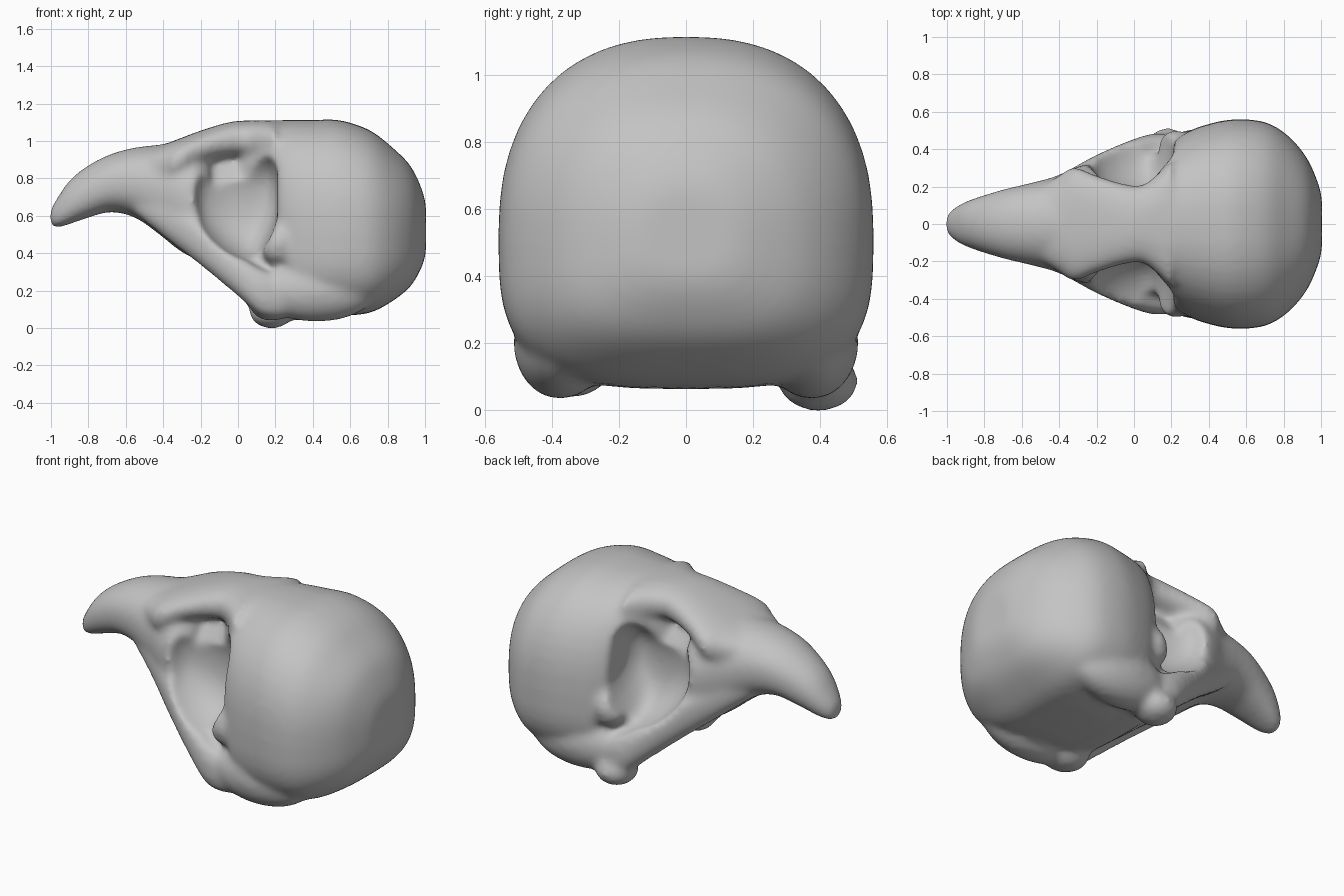
import bpy, bmesh, math
from mathutils import Matrix, Vector

cube = bpy.data.objects.get("Cube")
if cube:
    bpy.data.objects.remove(cube, do_unlink=True)

bone = bpy.data.materials.new("bone_grey")
bone.use_nodes = True
grey = (0.55, 0.55, 0.55, 1)
bone.diffuse_color = grey
bone.node_tree.nodes["Principled BSDF"].inputs["Base Color"].default_value = grey
bone.node_tree.nodes["Principled BSDF"].inputs["Roughness"].default_value = 0.7


def spline(points, steps=5):
    """Catmull-Rom samples through tuples of any length."""
    pts = [Vector(p) for p in points]
    pts = [pts[0]] + pts + [pts[-1]]
    out = []
    for a, b, c, d in zip(pts, pts[1:], pts[2:], pts[3:]):
        for i in range(steps):
            t = i / steps
            out.append(b + (c - a) * (t / 2) + (a * 2 - b * 5 + c * 4 - d) * (t * t / 2)
                       + (b * 3 - a - c * 3 + d) * (t ** 3 / 2))
    return out + [pts[-1]]


def loft(bm, stations, side=1, upper=2.4, lower=2.4, waist=.5, count=48):
    """Closed body along x; station = x, bottom, top, half width, side offset.
    The widest level lies at the waist fraction of the height."""
    rings = []
    for x, low, high, width, offset in spline(stations):
        middle = low + (high - low) * waist
        ring = []
        for i in range(count):
            a = math.tau * i / count
            c, s = math.cos(a), math.sin(a)
            n = 2 / (upper if s > 0 else lower)
            reach = high - middle if s > 0 else middle - low
            y = math.copysign(abs(c) ** n, c) * width + offset * side
            z = middle + math.copysign(abs(s) ** n, s) * reach
            ring.append(bm.verts.new((x, y, z)))
        rings.append(ring)
    for r, q in zip(rings, rings[1:]):
        for i in range(count):
            j = (i + 1) % count
            bm.faces.new((r[i], r[j], q[j], q[i]))
    bm.faces.new(rings[0][::-1])
    bm.faces.new(rings[-1])


def ellipsoid(bm, centre, radii):
    bmesh.ops.create_uvsphere(
        bm, u_segments=32, v_segments=20, radius=1,
        matrix=Matrix.Translation(centre) @ Matrix.Diagonal((*radii, 1)))


def make_object(name, bm):
    bmesh.ops.recalc_face_normals(bm, faces=bm.faces)
    mesh = bpy.data.meshes.new(name)
    bm.to_mesh(mesh)
    bm.free()
    obj = bpy.data.objects.new(name, mesh)
    bpy.context.scene.collection.objects.link(obj)
    return obj


body = bmesh.new()

# Braincase
loft(body, [(.02, .42, 1.05, .16, 0), (.1, .3, 1.1, .27, 0), (.17, .16, 1.11, .4, 0),
            (.27, .08, 1.112, .485, 0), (.4, .065, 1.112, .535, 0), (.54, .065, 1.112, .56, 0),
            (.7, .08, 1.06, .545, 0), (.82, .14, .97, .475, 0), (.92, .22, .87, .36, 0),
            (.98, .32, .75, .23, 0), (1.005, .4, .66, .14, 0)],
     upper=2.4, lower=3.2, waist=.43)

# Hooked beak running back to the front wall of the sockets
loft(body, [(-1.005, .55, .63, .04, 0), (-.97, .535, .69, .08, 0), (-.9, .555, .79, .12, 0),
            (-.8, .59, .87, .155, 0), (-.68, .62, .93, .19, 0), (-.55, .59, .965, .22, 0),
            (-.42, .5, .98, .255, 0), (-.32, .42, .99, .3, 0), (-.22, .37, .98, .32, 0),
            (-.15, .42, .92, .26, 0)], upper=2.1)

# Roof between the sockets, flaring into the brows
loft(body, [(-.52, .78, .94, .18, 0), (-.4, .76, .98, .26, 0), (-.32, .78, 1.01, .305, 0),
            (-.2, .86, 1.055, .26, 0), (-.05, .9, 1.1, .215, 0), (.06, .9, 1.11, .215, 0),
            (.2, .85, 1.11, .34, 0)])

# Palate and the wall between the sockets
loft(body, [(-.4, .54, .7, .2, 0), (-.2, .36, .52, .3, 0), (0, .2, .36, .38, 0),
            (.12, .11, .28, .42, 0), (.26, .07, .22, .42, 0)])
loft(body, [(-.3, .42, 1, .28, 0), (-.15, .33, 1, .32, 0), (0, .22, 1, .36, 0),
            (.25, .15, 1, .4, 0)], upper=1.3, waist=.15)

# Cheek bars, jaw joints, ear lobes and the processes behind the sockets
for side in (-1, 1):
    loft(body, [(-.55, .61, .75, .05, .14), (-.4, .49, .7, .07, .19), (-.2, .335, .58, .075, .295),
                (0, .17, .4, .075, .38), (.12, .07, .32, .075, .41), (.24, .05, .28, .07, .4)], side)
    ellipsoid(body, (.18, side * .37 + .025, .087 + (side < 0) * .04), (.12, .12, .09))
    ellipsoid(body, (.42, side * .375, .2), (.32, .14, .167))
    ellipsoid(body, (.22, side * .4, .45), (.1, .1, .12))
skull = make_object("skull", body)

# Hollows: domed eye sockets and the dents behind the jaw joints
hollows = bmesh.new()
for side in (-1, 1):
    loft(hollows, [(-.23, .6, .82, .2, .5), (-.18, .5, .91, .28, .5), (-.06, .4, .96, .33, .5),
                   (.08, .36, .96, .34, .5), (.17, .48, .94, .32, .5), (.21, .58, .86, .26, .5)],
         side)
    ellipsoid(hollows, (.2, side * .53, .33), (.1, .1, .05))
cutter = make_object("socket_cutter", hollows)
cutter.hide_render = True


def add_remesh(size):
    mod = skull.modifiers.new("fuse", 'REMESH')
    mod.mode = 'VOXEL'
    mod.voxel_size = size


# Fuse the parts, carve the hollows and soften every join
add_remesh(.016)
carve = skull.modifiers.new("carve", 'BOOLEAN')
carve.operation = 'DIFFERENCE'
carve.solver = 'EXACT'
carve.object = cutter
add_remesh(.016)
soften = skull.modifiers.new("soften", 'SMOOTH')
soften.factor = .5
soften.iterations = 16

depsgraph = bpy.context.evaluated_depsgraph_get()
final = bpy.data.meshes.new_from_object(skull.evaluated_get(depsgraph))
skull.modifiers.clear()
skull.data = final
bpy.data.objects.remove(cutter, do_unlink=True)

final.materials.clear()
final.materials.append(bone)
for face in final.polygons:
    face.material_index = 0
    face.use_smooth = True
final.update()
